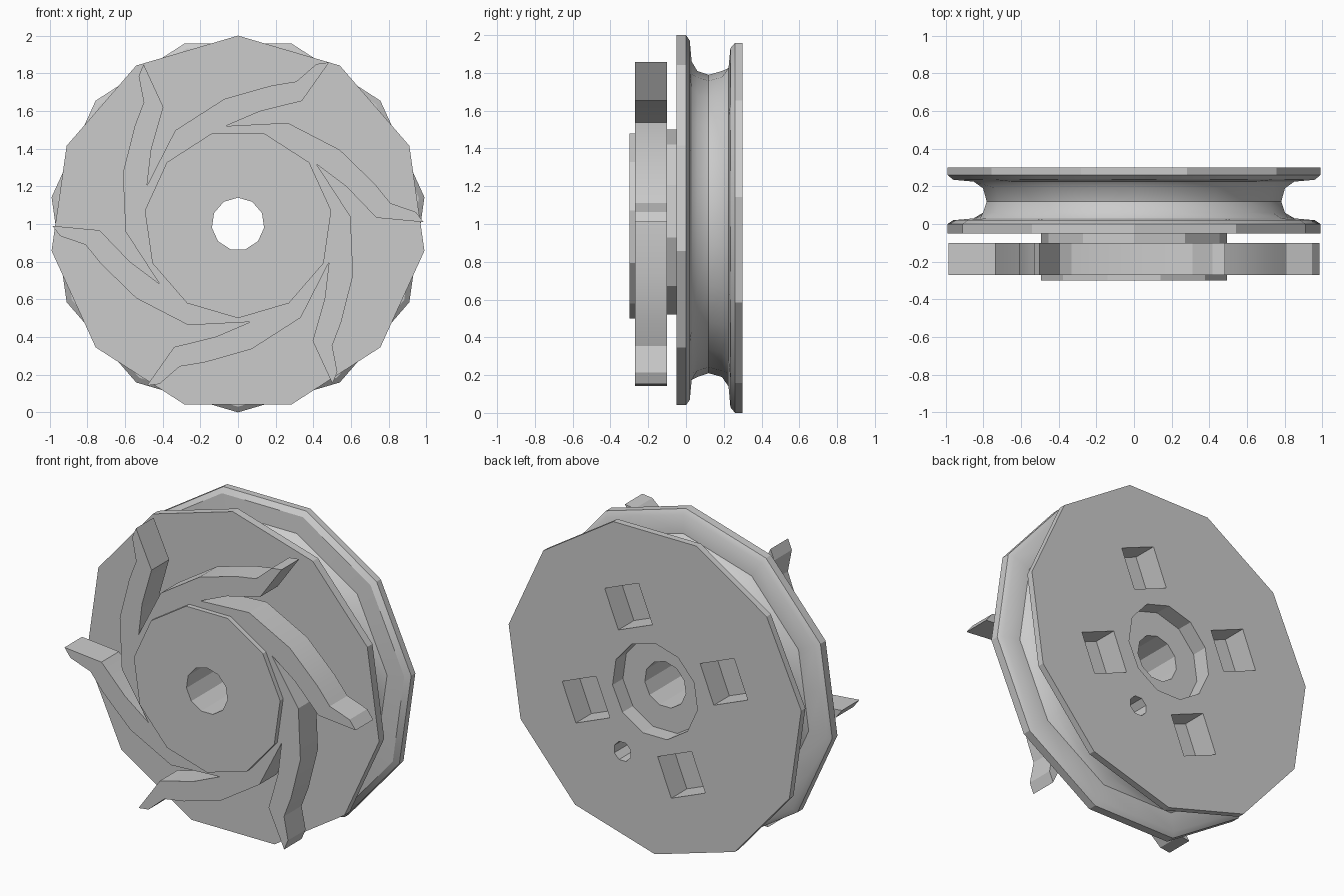
import bpy
import bmesh
from math import cos, sin, pi, radians
from mathutils import Matrix, Vector

SIDES = 11
CENTRE_Z = 1.0

cube = bpy.data.objects.get("Cube")
if cube:
    bpy.data.objects.remove(cube, do_unlink=True)

# Single plain grey material
grey = bpy.data.materials.new("plain_grey")
grey.use_nodes = True
colour = (0.6, 0.6, 0.6, 1.0)
grey.diffuse_color = colour
grey.node_tree.nodes["Principled BSDF"].inputs["Base Color"].default_value = colour


def polygon(radius, sides=SIDES, start=90, centre=(0, 0)):
    """Regular outline in the x-z plane, measured from the axle."""
    return [(centre[0] + radius * cos(radians(start) + 2 * pi * k / sides),
             centre[1] + radius * sin(radians(start) + 2 * pi * k / sides))
            for k in range(sides)]


def rim(radius, corner):
    """Outline with side midpoints; corner 0 points up, 1 points down, None is round."""
    points = []
    for k in range(2 * SIDES):
        flat = corner is not None and k % 2 != corner
        r = radius * cos(pi / SIDES) if flat else radius
        a = pi / 2 + k * pi / SIDES
        points.append((r * cos(a), r * sin(a)))
    return points


def loft(name, rings):
    """Closed solid through (y, outline) rings."""
    bm = bmesh.new()
    loops = [[bm.verts.new((x, y, z + CENTRE_Z)) for x, z in outline]
             for y, outline in rings]
    for a, b in zip(loops, loops[1:]):
        for i in range(len(a)):
            j = (i + 1) % len(a)
            bm.faces.new((a[i], a[j], b[j], b[i]))
    bm.faces.new(loops[0])
    bm.faces.new(loops[-1])
    bmesh.ops.recalc_face_normals(bm, faces=bm.faces)
    mesh = bpy.data.meshes.new(name)
    bm.to_mesh(mesh)
    bm.free()
    obj = bpy.data.objects.new(name, mesh)
    bpy.context.collection.objects.link(obj)
    mesh.materials.append(grey)
    return obj


def prism(name, outline, y0, y1):
    return loft(name, [(y0, outline), (y1, outline)])


def activate(obj):
    bpy.ops.object.select_all(action='DESELECT')
    obj.select_set(True)
    bpy.context.view_layer.objects.active = obj


def cut(obj, outline, y0, y1):
    cutter = prism("cutter", outline, y0, y1)
    cutter.hide_render = True
    mod = obj.modifiers.new("cut", 'BOOLEAN')
    mod.operation = 'DIFFERENCE'
    mod.solver = 'EXACT'
    mod.object = cutter
    activate(obj)
    bpy.ops.object.modifier_apply(modifier=mod.name)
    bpy.data.objects.remove(cutter, do_unlink=True)


# Grooved pulley: front flange, round groove, back flange
profile = [(-0.05, 1.0, 0), (0.0, 1.0, 0), (0.02, 0.97, 0), (0.03, 0.86, 0),
           (0.06, 0.81, None), (0.12, 0.79, None), (0.19, 0.81, None),
           (0.225, 0.86, 1), (0.235, 0.97, 1), (0.26, 1.0, 1), (0.30, 1.0, 1)]
pulley = loft("pulley", [(y, rim(r, c)) for y, r, c in profile])

# Counterbore, four square pockets and pin hole in the back
cut(pulley, polygon(0.29), 0.20, 0.4)
for k in range(4):
    a = radians(-21 + 90 * k)
    cut(pulley, polygon(0.175, 4, 23, (0.5 * cos(a), 0.5 * sin(a))), 0.15, 0.4)
cut(pulley, polygon(0.06, 8, 22.5, (0.22, -0.43)), 0.15, 0.4)

# Spacer and front hub
spacer = prism("spacer", polygon(0.5), -0.10, -0.05)
hub = prism("front_hub", polygon(0.5, start=-90), -0.30, -0.27)

# Impeller: one blade outline repeated around the axle
blade = [(-0.066, 0.52), (0.264, 0.537), (0.54, 0.394), (0.726, 0.213),
         (0.81, 0.11), (0.944, 0.064), (0.985, 0.01), (0.735, 0.033),
         (0.574, 0.2)]
outline = []
for k in range(6):
    turn = Matrix.Rotation(radians(-60 * k), 2)
    outline += [tuple(turn @ Vector(p)) for p in blade]
impeller = prism("impeller", outline, -0.27, -0.10)

# Axle bore through every part
for part in (pulley, spacer, hub, impeller):
    cut(part, polygon(0.14), -0.5, 0.5)
    activate(part)
    bpy.ops.object.shade_smooth_by_angle(angle=radians(30))
